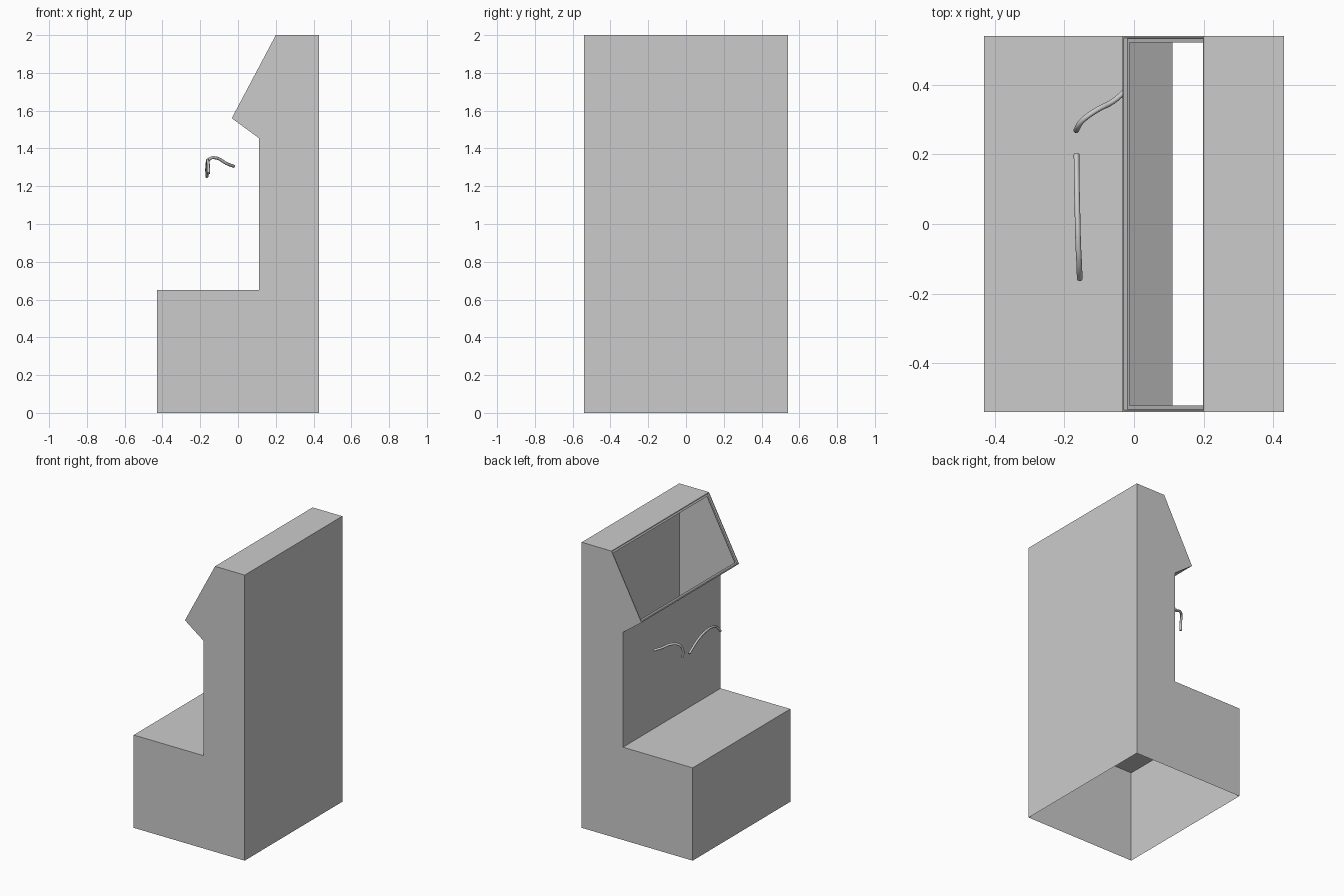
import bpy, bmesh
from mathutils import Vector

cube = bpy.data.objects.get("Cube")
if cube:
    bpy.data.objects.remove(cube, do_unlink=True)

# One plain grey finish
grey = bpy.data.materials.new("plain_grey")
grey.use_nodes = True
colour = (0.6, 0.6, 0.6, 1)
grey.diffuse_color = colour
grey.node_tree.nodes["Principled BSDF"].inputs["Base Color"].default_value = colour

HALF = 0.54  # half the cabinet width along y


def add_object(name, data):
    obj = bpy.data.objects.new(name, data)
    bpy.context.collection.objects.link(obj)
    data.materials.append(grey)
    return obj


# Cabinet shell: side profile swept across the width
profile = [(-0.43, 0), (0.43, 0), (0.43, 2), (0.2, 2),
           (-0.033, 1.56), (0.11, 1.455), (0.11, 0.65), (-0.43, 0.65)]
bm = bmesh.new()
side = bm.faces.new([bm.verts.new((x, -HALF, z)) for x, z in profile])
swept = bmesh.ops.extrude_face_region(bm, geom=[side])["geom"]
bmesh.ops.translate(bm, vec=(0, 2 * HALF, 0),
                    verts=[v for v in swept if isinstance(v, bmesh.types.BMVert)])
if side not in bm.faces[:]:
    bm.faces.ensure_lookup_table()
bmesh.ops.recalc_face_normals(bm, faces=bm.faces)
bm.normal_update()

# Open base, and sloped window opening with a shallow recessed rim
base = next(f for f in bm.faces if f.normal.z < -0.9)
bmesh.ops.delete(bm, geom=[base], context="FACES_ONLY")
window = next(f for f in bm.faces if f.normal.x < -0.5 and f.normal.z > 0.2)
inward = -window.normal.copy()
bmesh.ops.inset_region(bm, faces=[window], thickness=0.008)
bmesh.ops.inset_region(bm, faces=[window], thickness=0.002, depth=-0.012)
bmesh.ops.inset_region(bm, faces=[window], thickness=0.018)
bmesh.ops.delete(bm, geom=[window], context="FACES")
mesh = bpy.data.meshes.new("cabinet_shell")
bm.to_mesh(mesh)
bm.free()
add_object("cabinet_shell", mesh)


# Slim bent levers in front of the back panel
def lever(name, points):
    curve = bpy.data.curves.new(name, "CURVE")
    curve.dimensions = "3D"
    curve.bevel_depth = 0.008
    curve.bevel_resolution = 2
    curve.resolution_u = 5
    curve.use_fill_caps = True
    spline = curve.splines.new("BEZIER")
    spline.bezier_points.add(len(points) - 1)
    for bp, p in zip(spline.bezier_points, points):
        bp.co = Vector(p)
        bp.handle_left_type = bp.handle_right_type = "AUTO"
    add_object(name, curve)


lever("left_lever", [(-0.165, 0.27, 1.25), (-0.164, 0.272, 1.31), (-0.15, 0.295, 1.345),
                     (-0.11, 0.325, 1.348), (-0.06, 0.352, 1.32), (-0.02, 0.386, 1.305)])
lever("right_lever", [(-0.165, 0.2, 1.25), (-0.164, 0.11, 1.305), (-0.162, 0.02, 1.333),
                      (-0.16, -0.06, 1.335), (-0.157, -0.12, 1.31), (-0.156, -0.158, 1.268)])
